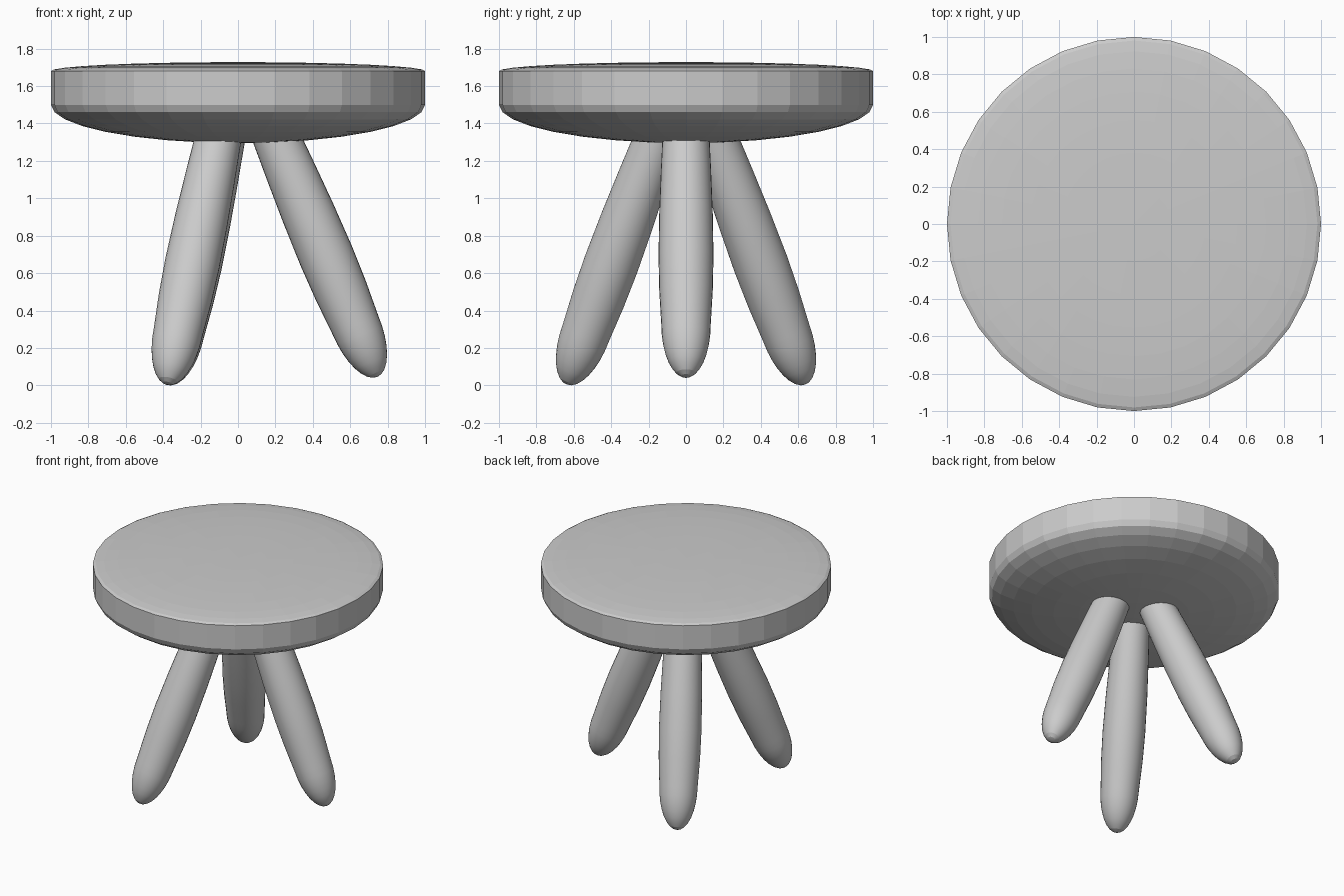
import bpy, bmesh, math
from mathutils import Vector

SIDES = 32
RINGS = 8

default = bpy.data.objects.get("Cube")
if default:
    bpy.data.objects.remove(default, do_unlink=True)

grey = bpy.data.materials.new("plain_grey")
grey.use_nodes = True
grey.diffuse_color = (0.6, 0.6, 0.6, 1)
grey.node_tree.nodes["Principled BSDF"].inputs["Base Color"].default_value = (0.6, 0.6, 0.6, 1)


def lathe(name, profile):
    """Turn a bottom-to-top list of (radius, height) around z."""
    bm = bmesh.new()
    verts = [bm.verts.new((r, 0, z)) for r, z in profile]
    edges = [bm.edges.new(pair) for pair in zip(verts, verts[1:])]
    bmesh.ops.spin(bm, geom=verts + edges, cent=(0, 0, 0), axis=(0, 0, 1),
                   angle=math.tau, steps=SIDES, use_duplicate=False)
    bmesh.ops.remove_doubles(bm, verts=bm.verts, dist=0.0001)
    bmesh.ops.recalc_face_normals(bm, faces=bm.faces)
    mesh = bpy.data.meshes.new(name)
    bm.to_mesh(mesh)
    bm.free()
    mesh.materials.append(grey)
    obj = bpy.data.objects.new(name, mesh)
    bpy.context.collection.objects.link(obj)
    return obj


def quarter(radius, height):
    """Quarter ellipse from the pole to the rim, as (radius, depth)."""
    steps = [i / RINGS * math.pi / 2 for i in range(RINGS + 1)]
    return [(radius * math.sin(a), height * math.cos(a)) for a in steps]


# Seat: bowl underside, straight rim, slightly domed top
bowl = [(r, 1.5 - d) for r, d in quarter(1, 0.205)]
dome = [(r, 1.68 + d) for r, d in reversed(quarter(1, 0.048))]
lathe("seat", bowl + dome)

# Legs: rounded foot, gently swelling shaft, top sunk into the seat
foot = [(r, 0.3 - d) for r, d in quarter(0.132, 0.3)]
shaft = [(0.143, 0.5), (0.147, 0.7), (0.143, 0.95), (0.134, 1.2), (0.123, 1.45), (0, 1.45)]
legs = {
    "left_leg": ((0.745, 0, 0.045), (0.215, 0, 1.3)),
    "front_right_leg": ((-0.378, -0.637, 0.005), (-0.11, -0.16, 1.3)),
    "back_right_leg": ((-0.372, 0.637, 0.005), (-0.09, 0.16, 1.3)),
}
for name, (tip, top) in legs.items():
    leg = lathe(name, foot + shaft)
    leg.location = tip
    leg.rotation_mode = 'QUATERNION'
    leg.rotation_quaternion = (Vector(top) - Vector(tip)).to_track_quat('Z', 'Y')
    bpy.context.view_layer.objects.active = leg
    leg.select_set(True)

# Smooth only the long legs
bpy.ops.object.shade_smooth_by_angle(angle=math.radians(12))
